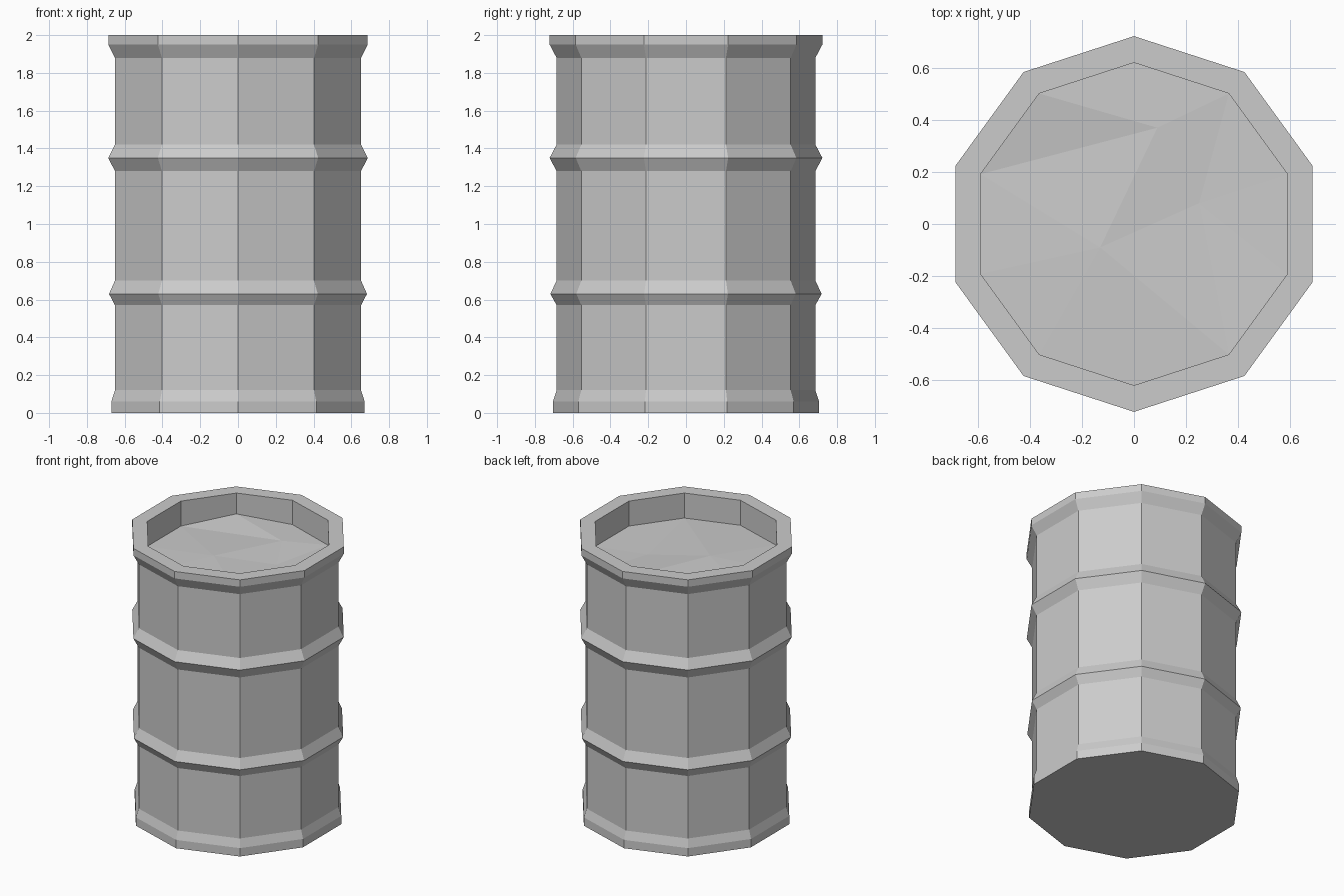
import bpy, bmesh
from math import sin, cos, radians

if "Cube" in bpy.data.objects:
    bpy.data.objects.remove(bpy.data.objects["Cube"])

SIDES = 10


def ring_point(i, r, z):
    a = radians(90 + 360 / SIDES * i)
    return (r * cos(a), r * sin(a), z)


def add_object(name, bm):
    mesh = bpy.data.meshes.new(name)
    bm.to_mesh(mesh)
    bm.free()
    obj = bpy.data.objects.new(name, mesh)
    bpy.context.collection.objects.link(obj)
    return obj


# Barrel shell: decagonal lathe with foot, two hoops, flared rim and inner wall
profile = [(0.705, 0), (0.705, 0.06), (0.685, 0.12), (0.685, 0.57),
           (0.718, 0.63), (0.685, 0.70), (0.685, 1.28), (0.722, 1.35),
           (0.685, 1.42), (0.685, 1.88), (0.722, 1.95), (0.722, 2.0),
           (0.62, 2.0), (0.62, 1.82)]
bm = bmesh.new()
rings = [[bm.verts.new(ring_point(i, r, z)) for i in range(SIDES)] for r, z in profile]
for lo, hi in zip(rings, rings[1:]):
    for i in range(SIDES):
        j = (i + 1) % SIDES
        bm.faces.new((lo[i], lo[j], hi[j], hi[i]))
bm.faces.new(rings[0][::-1])
add_object("barrel_shell", bm)

# Dented lid: rim vertices fanned to three uneven inner points
bm = bmesh.new()
rim_z = [1.825, 1.85] + [1.82] * 8
rim = [bm.verts.new(ring_point(i, 0.62, z)) for i, z in enumerate(rim_z)]
back, right, left = [bm.verts.new(p) for p in
                     ((0.09, 0.37, 1.828), (0.25, 0.08, 1.81), (-0.13, -0.09, 1.838))]
for hub, start, end in ((back, 9, 12), (left, 2, 6), (right, 6, 9)):
    for i in range(start, end):
        bm.faces.new((rim[i % SIDES], rim[(i + 1) % SIDES], hub))
for tri in ((back, rim[2], left), (left, rim[6], right),
            (right, rim[9], back), (back, left, right)):
    bm.faces.new(tri)
add_object("dented_lid", bm)
